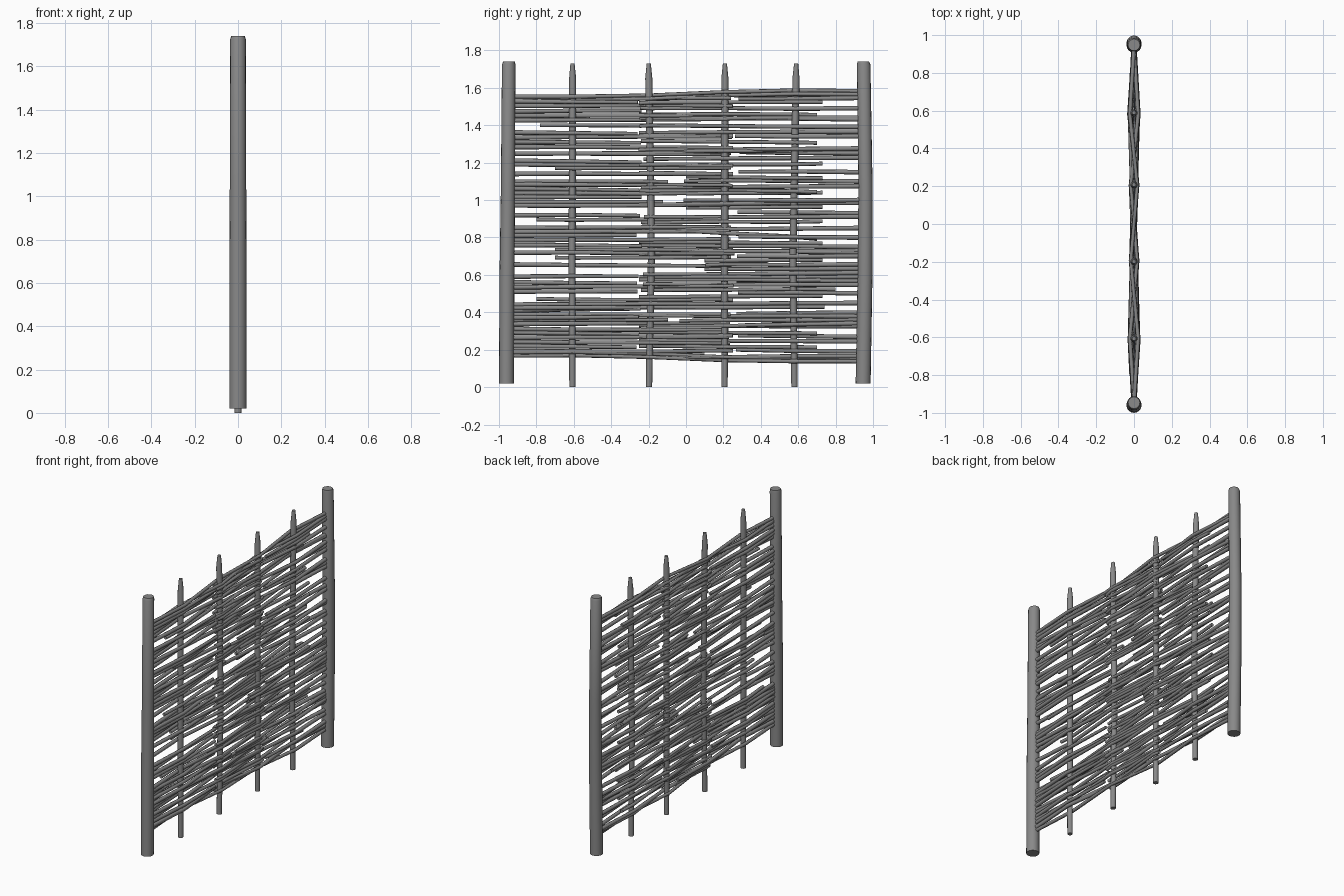
import bpy, bmesh, math, random
from mathutils import Vector

random.seed(4)
wood = bpy.data.materials.new("weathered grey wood")
wood.diffuse_color = (0.25, 0.25, 0.25, 1)


def tube(bm, pts, radii, sides):
    """Capped round bar through the given points."""
    pts = [Vector(p) for p in pts]
    axis = (pts[-1] - pts[0]).normalized()
    u = axis.cross(Vector((1, 0, 0))).normalized()
    v = axis.cross(u)
    rings = []
    for p, r in zip(pts, radii):
        rings.append([bm.verts.new(p + r * (math.cos(a) * u + math.sin(a) * v))
                      for a in (2 * math.pi * i / sides for i in range(sides))])
    for a, b in zip(rings, rings[1:]):
        for i in range(sides):
            j = (i + 1) % sides
            bm.faces.new((a[i], a[j], b[j], b[i]))
    bm.faces.new(rings[0][::-1])
    bm.faces.new(rings[-1])


def finish(bm, name):
    bmesh.ops.recalc_face_normals(bm, faces=bm.faces)
    me = bpy.data.meshes.new(name)
    bm.to_mesh(me)
    bm.free()
    me.materials.append(wood)
    ob = bpy.data.objects.new(name, me)
    bpy.context.collection.objects.link(ob)
    bpy.context.view_layer.objects.active = ob
    ob.select_set(True)
    bpy.ops.object.shade_smooth_by_angle(angle=math.radians(50))
    ob.select_set(False)


# End posts, slightly crooked with a worn top edge
for name, ys in (("left_post", (-.96, -.957, -.952, -.948, -.946)),
                 ("right_post", (.947, .957, .96, .95, .948))):
    bm = bmesh.new()
    tube(bm, [(0, y, z) for y, z in zip(ys, (.02, .6, 1.05, 1.725, 1.74))],
         (.04, .04, .038, .036, .031), 16)
    finish(bm, name)

# Thin stakes with tapered tips
STAKES = (-.607, -.195, .207, .58)
WOBBLE = ((0, -.002, 0, .001, 0), (-.003, .01, .005, -.004, -.004),
          (-.001, 0, 0, .001, .001), (0, -.008, 0, .008, .009))
for k, (y, w) in enumerate(zip(STAKES, WOBBLE)):
    bm = bmesh.new()
    zs = (.0, .7, 1.15, 1.65, 1.73)
    tube(bm, [(0, y + d, z) for d, z in zip(w, zs)],
         (.017, .019, .019, .019, .011), 10)
    finish(bm, "stake_%d" % (k + 1))

# Woven rods: pass in front of and behind alternate stakes
SWAY = (.022, .016, .016, .022)


def rod(bm, y0, y1, z0, z1, side, r0=.0125, r1=.0095):
    stops = [(y0, 0 if abs(y0) > .85 else None)]
    stops += [(y, side * (-1) ** k * s * random.uniform(.65, 1.05))
              for k, (y, s) in enumerate(zip(STAKES, SWAY))
              if y0 + .02 < y < y1 - .02]
    stops += [(y1, 0 if abs(y1) > .85 else None)]
    if stops[0][1] is None:
        stops[0] = (y0, stops[1][1] * .6)
    if stops[-1][1] is None:
        stops[-1] = (y1, stops[-2][1] * .6)
    pts, radii = [], []
    for y, x in stops:
        t = (y - y0) / (y1 - y0)
        wob = random.uniform(-.002, .002)
        pts.append((x + wob, y, z0 + (z1 - z0) * t + wob))
        radii.append(r0 + (r1 - r0) * t)
    tube(bm, pts, radii, 8)


def weave(name, rows, start=None, end=None):
    bm = bmesh.new()
    n = 0
    for tip, heights in rows.items():
        for z in heights:
            n += 1
            side = 1 if n % 2 else -1
            t = tip + random.uniform(-.015, .015)
            dz = random.uniform(-.008, .008)
            if start is not None:
                rod(bm, start, t, z, z + dz, side)
            else:
                rod(bm, t, end, z + dz, z, side, .0095, .0125)
    finish(bm, name)


# Rods rooted in the left post
weave("left_rods", {
    -.25: (1.53, 1.475, 1.36, 1.31, 1.21, 1.06, 1.015, .92, .81, .76, .59, .56,
           .51, .41, .37, .29, .22),
    -.11: (1.10, .99, .36),
    .24: (1.505, 1.45, 1.425, 1.335, 1.285, 1.25, 1.19, 1.14, 1.085, 1.035, .97, .85,
          .83, .785, .72, .655, .535, .44, .425, .39, .335, .31, .265, .24, .19)},
    start=-.94)

# Rods rooted in the right post
weave("right_rods", {
    .27: (1.565, 1.545, 1.43, 1.34, 1.25, 1.15, .93, .80, .72, .70, .57, .50, .40,
          .34, .27, .19),
    -.02: (1.10, 1.0, .36),
    .11: (.635, .655),
    -.24: (1.49, 1.44, 1.39, 1.365, 1.275, 1.225, 1.075, .985, .91, .85, .75, .73, .61,
           .59, .545, .45, .38, .325, .245, .165)}, end=.94)

# Short rods whose two ends show between the posts
bm = bmesh.new()
for i, (a, b, z) in enumerate((
        (-.8, .24, 1.25), (-.8, .22, .895), (-.8, .25, .47), (-.7, .24, 1.17),
        (-.7, .25, .735), (-.7, .1, .19), (-.8, .24, .83), (-.78, .23, 1.40),
        (-.25, .73, 1.52), (-.25, .73, 1.26), (.0, .73, 1.125), (-.24, .73, .88),
        (.0, .73, .96), (.1, .73, .675), (-.25, .73, .48), (-.25, .7, 1.46),
        (-.24, .7, 1.315), (-.25, .7, .22), (-.25, .7, .295), (-.24, .8, .52),
        (-.25, .73, 1.19), (-.25, .74, .425), (-.25, .73, .775), (-.25, .72, .575),
        (-.7, .24, .69), (-.25, .24, 1.545), (-.25, .25, 1.345), (-.25, .26, .71),
        (-.25, .7, 1.05), (.0, .73, 1.035), (-.25, .25, 1.145), (-.25, .25, .27))):
    z1 = z + random.uniform(-.008, .008)
    rod(bm, a, b, z, z1, 1 if i % 2 else -1, .0105, .0105)
rod(bm, -.25, .7, .85, .795, 1, .010, .012)
finish(bm, "short_rods")

# Top and bottom edge rods that slope across the panel
bm = bmesh.new()
for side, dz in ((1, 0), (-1, -.018)):
    tube(bm, [(0, -.94, 1.553 + dz), (side * .022, -.6, 1.553 + dz),
              (-side * .017, -.195, 1.56 + dz), (side * .017, .207, 1.578 + dz),
              (-side * .022, .58, 1.586 + dz), (0, .94, 1.583 + dz)],
         (.011, .011, .01, .01, .011, .011), 8)
    tube(bm, [(0, -.94, .168 - dz), (-side * .022, -.6, .17 - dz),
              (side * .017, -.195, .16 - dz), (-side * .017, .207, .143 - dz),
              (side * .022, .58, .138 - dz), (0, .94, .138 - dz)],
         (.011, .011, .01, .01, .011, .011), 8)
finish(bm, "edge_rods")
